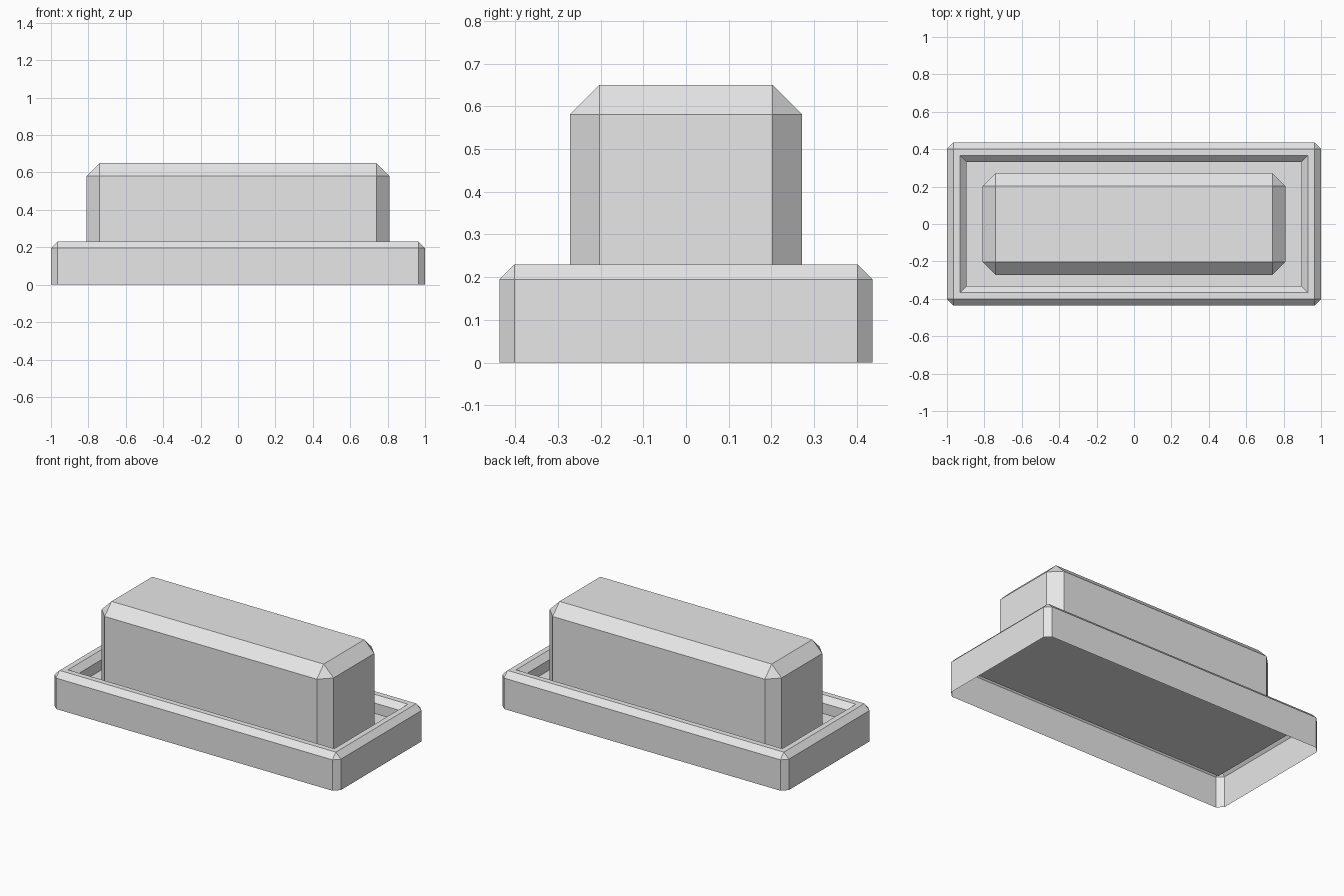
import bpy
import bmesh
from mathutils import Vector

cube = bpy.data.objects.get("Cube")
if cube:
    bpy.data.objects.remove(cube, do_unlink=True)

grey = bpy.data.materials.new("plain_grey")
grey.use_nodes = True
GREY = (0.8, 0.8, 0.8, 1.0)
grey.diffuse_color = GREY
grey.node_tree.nodes["Principled BSDF"].inputs["Base Color"].default_value = GREY


def chamfered_box(half_x, half_y, bottom, top, chamfer):
    """Box with an open bottom, chamfered on its upright and top edges."""
    bm = bmesh.new()
    bmesh.ops.create_cube(bm, size=2)
    for v in bm.verts:
        v.co = Vector((v.co.x * half_x, v.co.y * half_y, top if v.co.z > 0 else bottom))
    edges = [e for e in bm.edges if max(v.co.z for v in e.verts) > bottom + 0.01]
    bmesh.ops.bevel(bm, geom=edges, offset=chamfer, offset_type='OFFSET',
                    segments=1, affect='EDGES', profile=0.5)
    bm.normal_update()
    bmesh.ops.delete(bm, geom=[f for f in bm.faces if f.normal.z < -0.9], context='FACES_ONLY')
    return bm


def finish(bm, name):
    mesh = bpy.data.meshes.new(name)
    bm.to_mesh(mesh)
    bm.free()
    mesh.materials.append(grey)
    bpy.context.collection.objects.link(bpy.data.objects.new(name, mesh))


RIM = 0.035
FLOOR = 0.13

# Tray: hollow shell with a flat rim, chamfered inner lip and sunken floor
tray = chamfered_box(1.0, 0.437, 0.0, 0.23, RIM)
tray.normal_update()
floor = max(tray.faces, key=lambda f: (f.normal.z, f.calc_area()))
bmesh.ops.inset_region(tray, faces=[floor], thickness=RIM, use_even_offset=True)
bmesh.ops.inset_region(tray, faces=[floor], thickness=RIM, use_even_offset=True)
for v in floor.verts:
    v.co.z -= RIM
sunk = bmesh.ops.extrude_discrete_faces(tray, faces=[floor])["faces"][0]
for v in sunk.verts:
    v.co.z = FLOOR
finish(tray, "tray")

# Raised block standing on the tray floor
finish(chamfered_box(0.81, 0.272, FLOOR, 0.65, 0.069), "raised_block")
